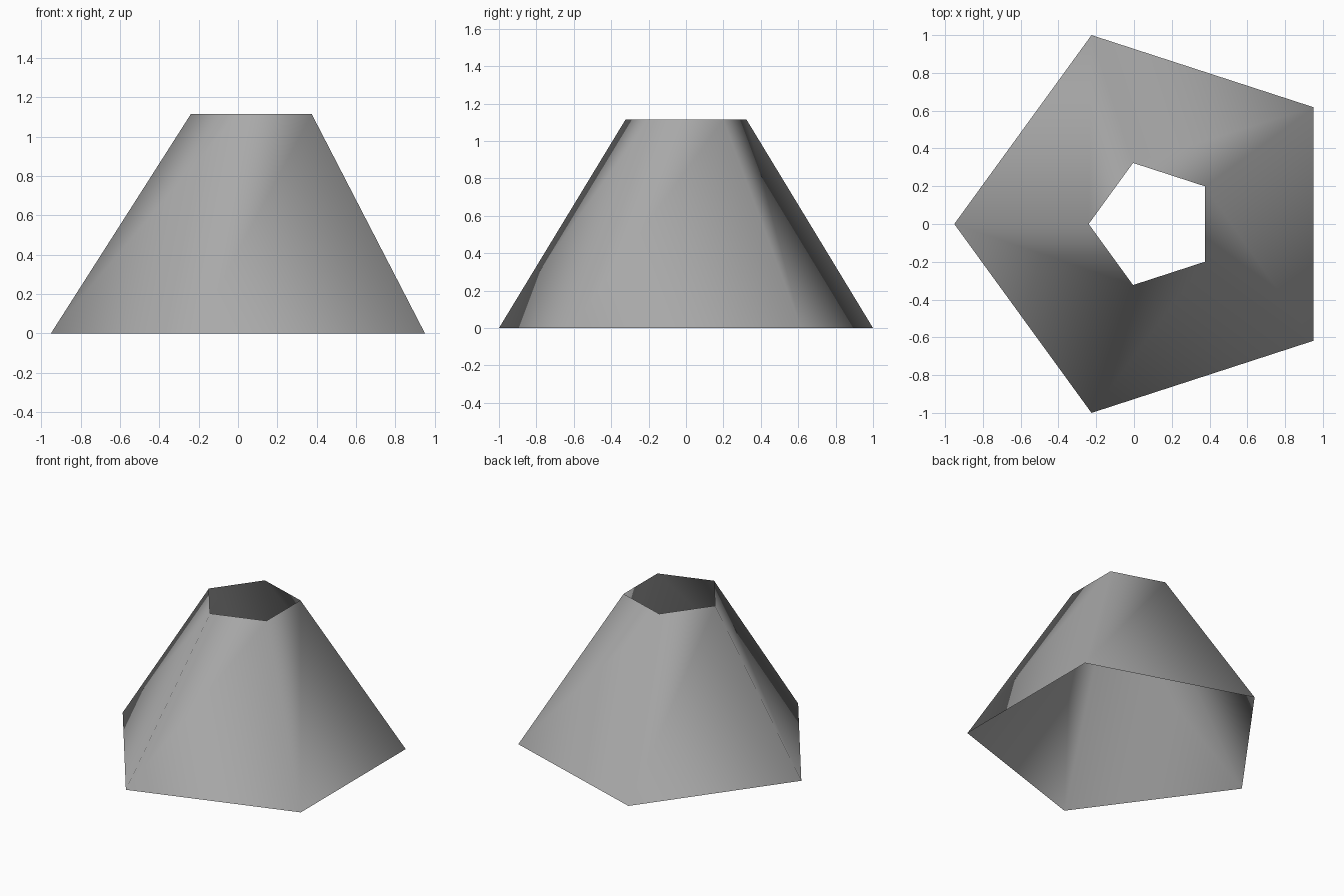
import bpy
import bmesh
from math import cos, sin, pi

cube = bpy.data.objects.get("Cube")
if cube:
    bpy.data.objects.remove(cube, do_unlink=True)

SIDES = 5
CENTRE_X = 0.1
HEIGHT = 1.115
BOTTOM_RADIUS = 1.0515
TOP_RADIUS = 0.34

# Plain grey material
grey = bpy.data.materials.new("mid grey")
grey.use_nodes = True
colour = (0.4, 0.4, 0.4, 1)
grey.diffuse_color = colour
for node in grey.node_tree.nodes:
    if node.type == "BSDF_PRINCIPLED":
        node.inputs["Base Color"].default_value = colour


def ring(bm, radius, z):
    """Five-sided ring with a flat side towards +x."""
    angles = [(2 * i + 1) * pi / SIDES for i in range(SIDES)]
    return [bm.verts.new((CENTRE_X + radius * cos(a), radius * sin(a), z))
            for a in angles]


# Open tapered shell: no caps at the top or the bottom
bm = bmesh.new()
bottom = ring(bm, BOTTOM_RADIUS, 0)
top = ring(bm, TOP_RADIUS, HEIGHT)
for i in range(SIDES):
    j = (i + 1) % SIDES
    face = bm.faces.new((bottom[i], bottom[j], top[j], top[i]))
    face.smooth = True

mesh = bpy.data.meshes.new("tapered_shell")
bm.to_mesh(mesh)
bm.free()
mesh.materials.append(grey)
shell = bpy.data.objects.new("tapered_shell", mesh)
bpy.context.collection.objects.link(shell)
